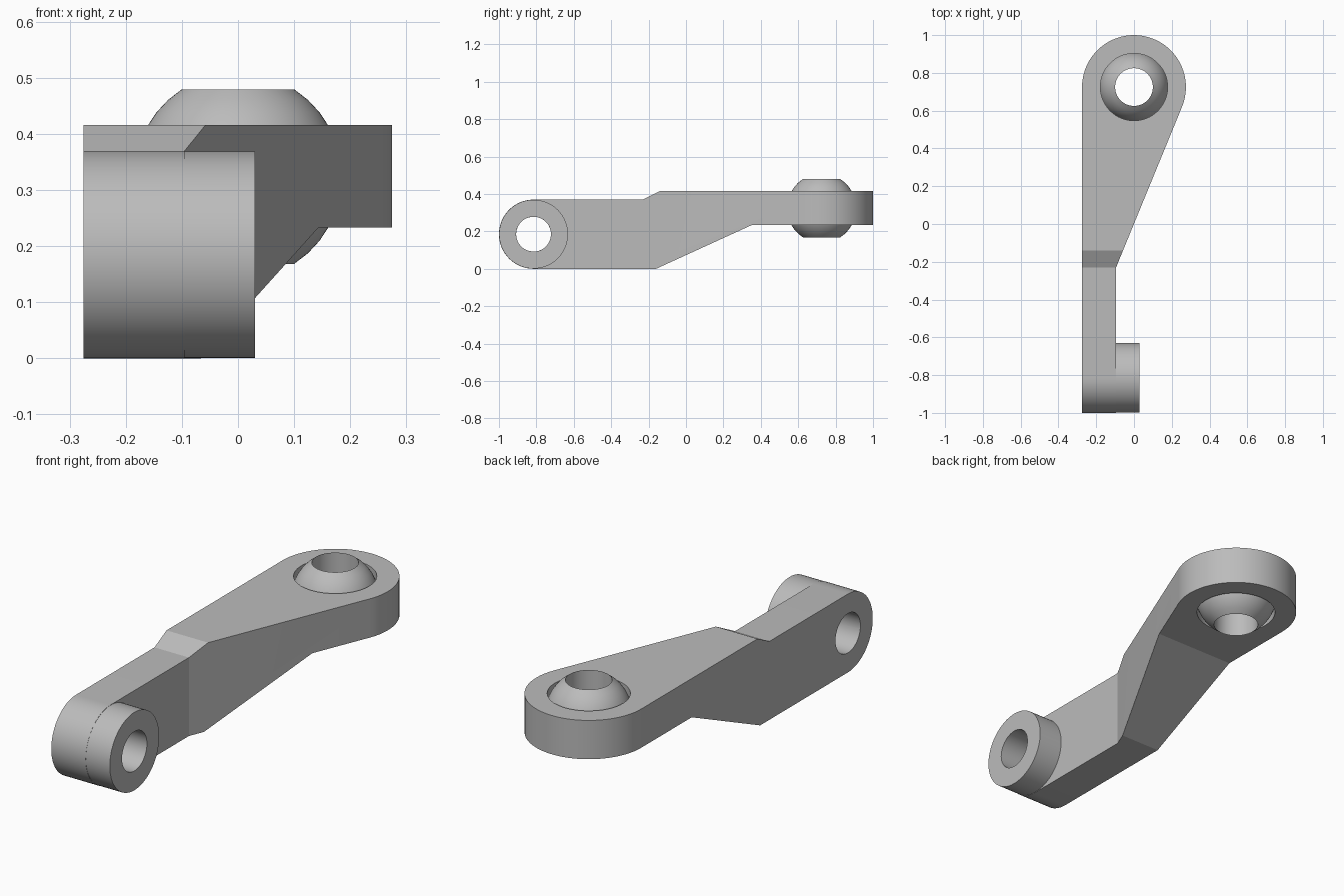
import bpy, bmesh
from math import sin, cos, pi, radians, asin, atan2, hypot, sqrt
from mathutils import Matrix, Vector

cube = bpy.data.objects.get("Cube")
if cube:
    bpy.data.objects.remove(cube)

steel = bpy.data.materials.new("grey_steel")
GREY = (0.5, 0.5, 0.5, 1)
steel.diffuse_color = GREY
steel.use_nodes = True
steel.node_tree.nodes["Principled BSDF"].inputs["Base Color"].default_value = GREY

EYE_Y, EYE_R = 0.725, 0.275       # wide ball end
PIN_Y, PIN_Z, PIN_R = -0.815, 0.185, 0.185   # narrow pin end
HOLE_R, BORE_R, SOCKET_R = 0.093, 0.1, 0.178
EDGE_X, BEND_Y = -0.095, -0.23
BALL_Z, BALL_R = 0.324, 0.185


def arc(cx, cy, r, start, end, n):
    steps = [start + (end - start) * i / n for i in range(n + 1)]
    return [(cx + r * cos(a), cy + r * sin(a)) for a in steps]


def make_object(name, bm):
    bmesh.ops.recalc_face_normals(bm, faces=bm.faces)
    mesh = bpy.data.meshes.new(name)
    bm.to_mesh(mesh)
    bm.free()
    mesh.materials.append(steel)
    obj = bpy.data.objects.new(name, mesh)
    bpy.context.collection.objects.link(obj)
    return obj


def prism(name, points, place, low, high):
    """Extrude a flat outline; place maps (u, v, depth) to a 3D position."""
    bm = bmesh.new()
    face = bm.faces.new([bm.verts.new(place(u, v, low)) for u, v in points])
    moved = bmesh.ops.extrude_face_region(bm, geom=[face])["geom"]
    shift = Vector(place(0, 0, high)) - Vector(place(0, 0, low))
    bmesh.ops.translate(bm, vec=shift, verts=[g for g in moved if isinstance(g, bmesh.types.BMVert)])
    return make_object(name, bm)


def lathe(name, points, matrix, segments=64, closed=True):
    """Turn a (radius, height) profile round the local z axis."""
    bm = bmesh.new()
    verts = [bm.verts.new((r, 0, h)) for r, h in points]
    pairs = list(zip(verts, verts[1:]))
    if closed:
        pairs.append((verts[-1], verts[0]))
    edges = [bm.edges.new(p) for p in pairs]
    bmesh.ops.spin(bm, geom=verts + edges, cent=(0, 0, 0), axis=(0, 0, 1),
                   angle=2 * pi, steps=segments, use_duplicate=False)
    bmesh.ops.remove_doubles(bm, verts=bm.verts, dist=1e-5)
    bm.transform(matrix)
    return make_object(name, bm)


def select(obj):
    bpy.ops.object.select_all(action='DESELECT')
    obj.select_set(True)
    bpy.context.view_layer.objects.active = obj


def boolean(obj, tool, operation):
    tool.hide_render = True
    mod = obj.modifiers.new("cut", 'BOOLEAN')
    mod.operation, mod.solver, mod.object = operation, 'EXACT', tool
    select(obj)
    bpy.ops.object.modifier_apply(modifier=mod.name)
    bpy.data.objects.remove(tool)


def flat(u, v, d):
    return (u, v, d)


def sideways(u, v, d):
    return (d, u, v)


# Arm: plan outline (tangent edge running into the round end) crossed with side outline
dx, dy = -EDGE_X, EYE_Y - BEND_Y
tangent = atan2(dy, dx) - asin(EYE_R / hypot(dx, dy))
plan = arc(0, EYE_Y, EYE_R, tangent - pi / 2, pi, 40)
plan += [(-EYE_R, -1.1), (EDGE_X, -1.1), (EDGE_X, BEND_Y)]
arm = prism("arm", plan, flat, -0.1, 0.6)

side = arc(PIN_Y, PIN_Z, PIN_R, 1.5 * pi, 0.5 * pi, 32)
side += [(-0.23, 0.37), (-0.14, 0.416), (1.1, 0.416), (1.1, 0.233), (0.35, 0.233), (-0.16, 0)]
boolean(arm, prism("side_cutter", side, sideways, -0.5, 0.5), 'INTERSECT')

# Openings for the pin and the ball
pin_hole = arc(PIN_Y, PIN_Z, HOLE_R, 0, 2 * pi, 48)[:-1]
boolean(arm, prism("pin_cutter", pin_hole, sideways, -0.5, 0.5), 'DIFFERENCE')
socket = arc(0, EYE_Y, SOCKET_R, 0, 2 * pi, 64)[:-1]
boolean(arm, prism("socket_cutter", socket, flat, -0.1, 0.6), 'DIFFERENCE')

# Boss: short tube standing out from the inner side of the pin end
turn = Matrix.Translation((0, PIN_Y, PIN_Z)) @ Matrix.Rotation(pi / 2, 4, 'Y')
boss_r = PIN_R - 0.001
boss = lathe("pin_boss", [(boss_r, EDGE_X), (boss_r, 0.03), (HOLE_R, 0.03), (HOLE_R, EDGE_X)],
             turn, closed=False)

# Ball: bored sphere held in the socket
limit = asin(sqrt(BALL_R ** 2 - BORE_R ** 2) / BALL_R)
ball = lathe("pivot_ball", arc(0, 0, BALL_R, -limit, limit, 12),
             Matrix.Translation((0, EYE_Y, BALL_Z)))

for obj in (arm, boss, ball):
    select(obj)
    bpy.ops.object.shade_smooth_by_angle(angle=radians(20))
